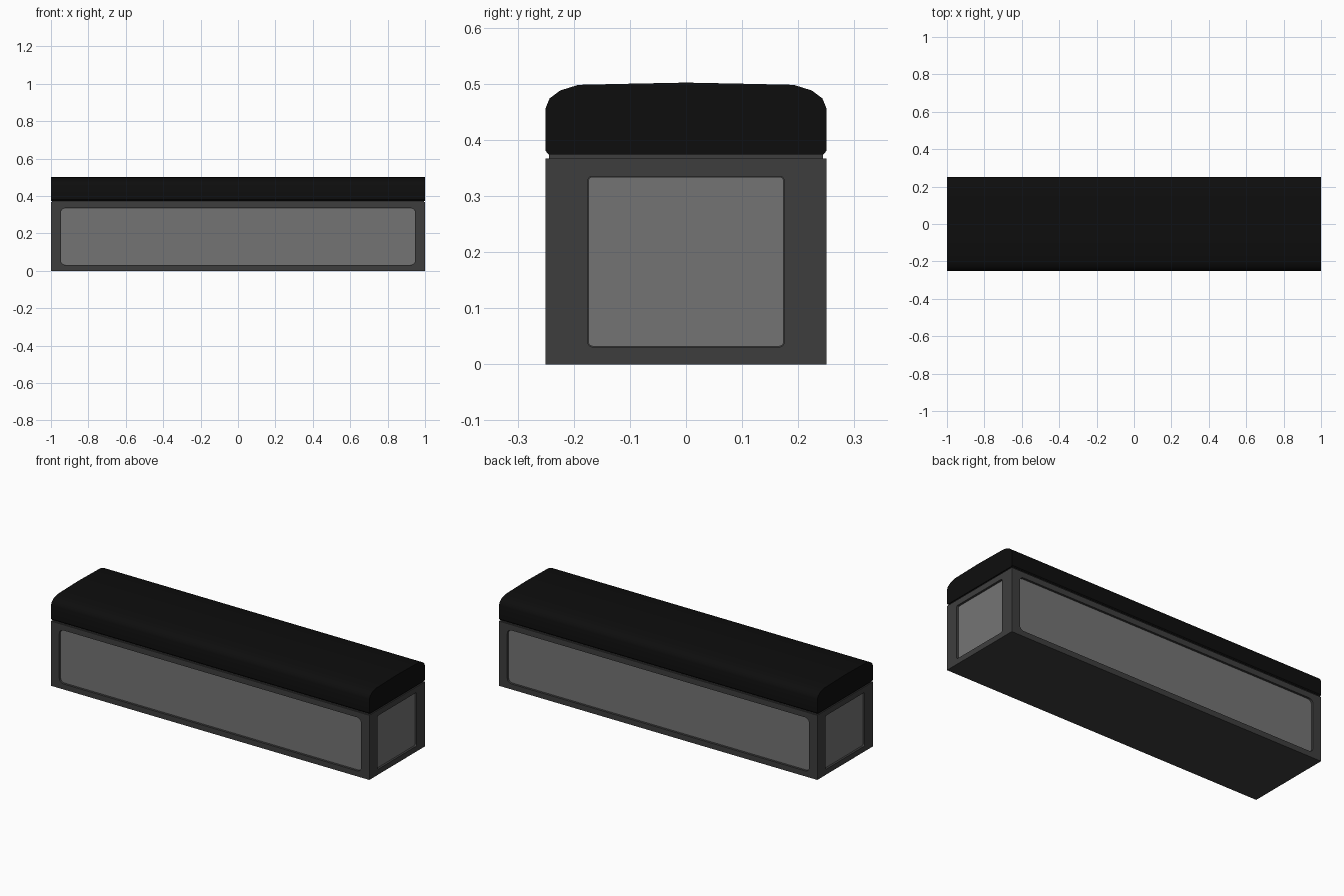
import bpy, bmesh, math
from mathutils import Matrix

if "Cube" in bpy.data.objects:
    bpy.data.objects.remove(bpy.data.objects["Cube"])


def mat(name, v):
    m = bpy.data.materials.new(name)
    m.diffuse_color = (v, v, v, 1)
    m.use_nodes = True
    m.node_tree.nodes["Principled BSDF"].inputs["Base Color"].default_value = m.diffuse_color
    return m


FRAME = mat("dark grey frame", 0.048)
PANEL = mat("mid grey panel", 0.175)
BLACK = mat("black upholstery", 0.004)


def prism(name, pts, depth, material, matrix):
    """Extrude a 2D outline (local xy) symmetrically along local z."""
    bm = bmesh.new()
    f = bm.faces.new([bm.verts.new((x, y, -depth / 2)) for x, y in pts])
    r = bmesh.ops.extrude_face_region(bm, geom=[f])
    bmesh.ops.translate(bm, vec=(0, 0, depth),
                        verts=[v for v in r["geom"] if isinstance(v, bmesh.types.BMVert)])
    bmesh.ops.transform(bm, matrix=matrix, verts=bm.verts)
    bmesh.ops.recalc_face_normals(bm, faces=bm.faces)
    me = bpy.data.meshes.new(name)
    bm.to_mesh(me)
    bm.free()
    me.materials.append(material)
    ob = bpy.data.objects.new(name, me)
    bpy.context.collection.objects.link(ob)
    return ob


def rounded(w, h, r, n=5):
    """Rounded rectangle with half sizes w, h."""
    out = []
    for k, (sx, sy) in enumerate([(1, 1), (-1, 1), (-1, -1), (1, -1)]):
        for i in range(n + 1):
            a = math.pi / 2 * (k + i / n)
            out.append((sx * (w - r) + r * math.cos(a), sy * (h - r) + r * math.sin(a)))
    return out


def rect(w, h):
    return [(w, h), (-w, h), (-w, -h), (w, -h)]


# Box body and the recessed seam under the cushion
body = prism("base_box", rect(1, 0.25), 0.367, FRAME, Matrix.Translation((0, 0, 0.1835)))
prism("seam_strip", rect(0.994, 0.244), 0.02, FRAME, Matrix.Translation((0, 0, 0.371)))

# Recessed panels on all four sides
RECESS, PLATE = 0.014, 0.004
sides = [("front", 0, 0.25, 0.948, 0.025), ("right", 90, 1.0, 0.175, 0.008),
         ("back", 180, 0.25, 0.948, 0.025), ("left", 270, 1.0, 0.175, 0.008)]
for name, ang, dist, half, rad in sides:
    turn = Matrix.Rotation(math.radians(ang), 4, 'Z')
    stand = Matrix.Rotation(math.radians(90), 4, 'X')

    def at(d):
        return turn @ Matrix.Translation((0, -d, 0.183)) @ stand

    cutter = prism(name + "_panel_cutter", rounded(half, 0.152, rad), 2 * RECESS, FRAME, at(dist))
    cutter.hide_render = True
    cutter.hide_viewport = True
    cutter.display_type = 'WIRE'
    b = body.modifiers.new(name + " recess", 'BOOLEAN')
    b.operation = 'DIFFERENCE'
    b.solver = 'EXACT'
    b.object = cutter
    prism(name + "_panel", rounded(half - 0.001, 0.151, rad), PLATE, PANEL,
          at(dist - RECESS + PLATE / 2 - 0.001))

# Bake the recesses and remove the cutters
bpy.context.view_layer.update()
dg = bpy.context.evaluated_depsgraph_get()
baked = bpy.data.meshes.new_from_object(body.evaluated_get(dg))
body.modifiers.clear()
body.data = baked
for ob in list(bpy.data.objects):
    if ob.name.endswith("_cutter"):
        bpy.data.objects.remove(ob)

# Domed cushion: half profile (y, z), mirrored, extruded along x
half = [(0.245, 0.374), (0.25, 0.38), (0.25, 0.457), (0.243, 0.474),
        (0.224, 0.488), (0.192, 0.498), (0.1, 0.5)]
outline = half + [(0, 0.502)] + [(-y, z) for y, z in reversed(half)]
along_x = Matrix(((0, 0, 1, 0), (1, 0, 0, 0), (0, 1, 0, 0), (0, 0, 0, 1)))
cushion = prism("seat_cushion", outline, 2.0, BLACK, along_x)
bpy.context.view_layer.objects.active = cushion
cushion.select_set(True)
bpy.ops.object.shade_smooth_by_angle(angle=math.radians(35))
